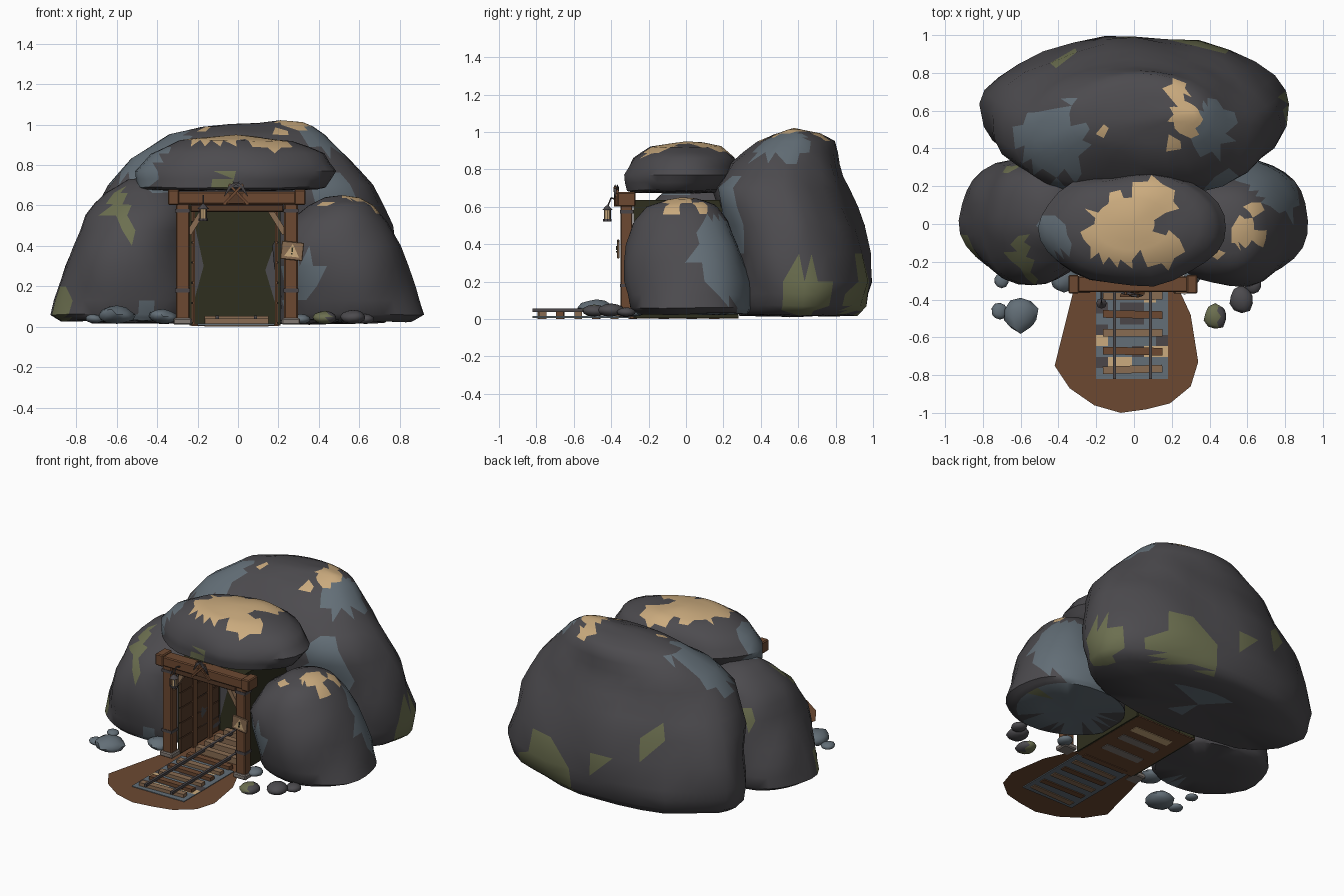
import bpy, bmesh, math, random
from mathutils import Vector, Matrix, noise

random.seed(4)
cube = bpy.data.objects.get("Cube")
if cube:
    bpy.data.objects.remove(cube, do_unlink=True)


def material(name, r, g, b):
    m = bpy.data.materials.new(name)
    m.use_nodes = True
    m.diffuse_color = (r, g, b, 1)
    node = next(n for n in m.node_tree.nodes if n.type == 'BSDF_PRINCIPLED')
    node.inputs["Base Color"].default_value = (r, g, b, 1)
    node.inputs["Roughness"].default_value = 0.9
    return m


ROCK = material("dark rock", .073, .07, .077)
SLATE = material("blue slate", .125, .158, .185)
SAND = material("sand", .6, .41, .21)
MOSS = material("moss", .15, .16, .08)
TIMBER = material("timber", .15, .066, .031)
DARK = material("dark timber", .09, .042, .022)
PALE = material("pale timber", .25, .15, .085)
OLIVE = material("tunnel olive", .028, .028, .013)
IRON = material("iron", .07, .062, .066)
STONE = material("footing stone", .22, .19, .17)


def finish(name, bm, mats, smooth=False):
    bmesh.ops.recalc_face_normals(bm, faces=bm.faces)
    mesh = bpy.data.meshes.new(name)
    bm.to_mesh(mesh)
    bm.free()
    for m in mats:
        mesh.materials.append(m)
    if smooth:
        mesh.shade_smooth()
        mesh.set_sharp_from_angle(angle=math.radians(50))
    obj = bpy.data.objects.new(name, mesh)
    bpy.context.collection.objects.link(obj)
    return obj


def box(name, x, y, z, mat, bevel=0):
    """Box from (min, max) pairs on each axis."""
    bm = bmesh.new()
    bmesh.ops.create_cube(bm, size=1)
    for v in bm.verts:
        v.co = [(lo + hi) / 2 + c * (hi - lo) for c, (lo, hi) in zip(v.co, (x, y, z))]
    if bevel:
        bmesh.ops.bevel(bm, geom=bm.edges[:], offset=bevel, segments=1, affect='EDGES')
    return finish(name, bm, [mat])


def beam(name, a, b, width, mat, sides=4, tip=None):
    """Straight bar from a to b, tapering to tip."""
    a, b = Vector(a), Vector(b)
    bm = bmesh.new()
    rot = (b - a).to_track_quat('Z', 'Y').to_matrix().to_4x4()
    turn = Matrix.Rotation(math.pi / 4, 4, 'Z')
    r = width * (.707 if sides == 4 else .5)
    bmesh.ops.create_cone(bm, cap_ends=True, segments=sides, radius1=r,
                          radius2=r if tip is None else tip, depth=(b - a).length,
                          matrix=Matrix.Translation((a + b) / 2) @ rot @ turn)
    return finish(name, bm, [mat])


def sheet(name, points, mat):
    """Single flat face through the points."""
    bm = bmesh.new()
    bm.faces.new([bm.verts.new(p) for p in points])
    return finish(name, bm, [mat])


def boulder(name, levels, patches, front=1, rear=1, segs=28):
    """Loft of rounded rings (z, x0, x1, y0, y1), roughened and patched.
    Exponents below 1 make the front or rear half boxier."""
    rings = [levels[0]]
    for lo, hi in zip(levels, levels[1:]):
        rings += [[(p + q) / 2 for p, q in zip(lo, hi)], hi]
    # A shrunken first ring gives the underside some faces to colour
    z, x0, x1, y0, y1 = levels[0]
    dx, dy = (x1 - x0) / 4, (y1 - y0) / 4
    rings.insert(0, (z - .003, x0 + dx, x1 - dx, y0 + dy, y1 - dy))
    unit = []
    for i in range(segs):
        c, s = math.cos(math.tau * i / segs), math.sin(math.tau * i / segs)
        e = front if s < 0 else rear
        unit.append((math.copysign(abs(c) ** e, c), math.copysign(abs(s) ** e, s)))
    bm = bmesh.new()
    loops = []
    for z, x0, x1, y0, y1 in rings:
        loops.append([bm.verts.new(((x0 + x1 + (x1 - x0) * c) / 2, (y0 + y1 + (y1 - y0) * s) / 2, z))
                      for c, s in unit])
    for lo, hi in zip(loops, loops[1:]):
        for i in range(segs):
            j = (i + 1) % segs
            bm.faces.new((lo[i], lo[j], hi[j], hi[i]))
    for ring, lift in ((loops[0], 0), (loops[-1], .01)):
        mid = sum((v.co for v in ring), Vector()) / segs
        hub = bm.verts.new(mid + Vector((0, 0, lift)))
        for i in range(segs):
            bm.faces.new((ring[i], ring[(i + 1) % segs], hub))
    bmesh.ops.recalc_face_normals(bm, faces=bm.faces)
    bm.normal_update()
    moves = [(v, v.normal * noise.noise(v.co * 4) * .03) for v in bm.verts]
    for v, d in moves:
        v.co += Vector((d.x, d.y, d.z * .5))
    bmesh.ops.triangulate(bm, faces=bm.faces[:])
    mats = [ROCK, SLATE, SAND, MOSS]
    for f in bm.faces:
        c = f.calc_center_median()
        for mat, x, y, z, r in patches:
            if (c - Vector((x, y, z))).length < r * (1 + .35 * noise.noise(c * 11)):
                f.material_index = mats.index(mat)
    return finish(name, bm, mats, True)


# Four large boulders
boulder("back_boulder", [
    (.02, -.72, .72, .29, .92), (.07, -.79, .8, .28, .97), (.2, -.81, .83, .27, 1),
    (.5, -.75, .76, .2, .95), (.7, -.64, .66, .15, .88), (.83, -.53, .55, .24, .83),
    (.95, -.34, .43, .38, .79), (.99, -.18, .37, .47, .72), (1.01, .1, .32, .54, .62)],
    [(SLATE, -.42, .44, .82, .21), (SLATE, .42, .5, .94, .15), (SLATE, .5, .22, .55, .19),
     (SLATE, .05, .65, .02, .15), (SAND, .22, .71, .99, .065), (SAND, .27, .56, 1, .085),
     (SAND, .2, .43, .95, .05), (SAND, -.17, .5, .95, .04), (MOSS, -.4, .85, .8, .06),
     (MOSS, .76, .64, .13, .14), (MOSS, .41, .92, .18, .18), (MOSS, .2, .97, .07, .08),
     (MOSS, -.38, .87, .48, .07), (MOSS, -.08, .98, .32, .06)], .75, 1.08)
boulder("right_side_boulder", [
    (.03, -.87, -.23, -.27, .31), (.06, -.92, -.22, -.3, .34), (.2, -.89, -.22, -.32, .35),
    (.4, -.83, -.22, -.31, .34), (.55, -.75, -.23, -.26, .32), (.66, -.65, -.28, -.14, .28),
    (.73, -.55, -.38, -.03, .16)],
    [(MOSS, -.6, -.17, .57, .07), (MOSS, -.55, -.24, .47, .07), (MOSS, -.86, -.1, .1, .08),
     (SLATE, -.45, -.27, .05, .09), (SLATE, -.4, -.03, .7, .1), (MOSS, -.63, .29, .5, .06),
     (MOSS, -.6, -.08, .64, .05)], 1, .85)
boulder("left_side_boulder", [
    (.03, .2, .86, -.26, .33), (.06, .2, .92, -.3, .34), (.2, .19, .88, -.33, .34),
    (.4, .18, .8, -.32, .29), (.52, .24, .74, -.28, .22), (.6, .35, .67, -.21, .14),
    (.635, .43, .6, -.1, .05)],
    [(SLATE, .7, .3, .32, .28), (SLATE, .53, .05, .0, .29), (SLATE, .33, -.22, .25, .12),
     (SAND, .57, -.04, .63, .075), (SAND, .62, .08, .58, .06), (SAND, .44, -.14, .58, .045),
     (SAND, .66, -.06, .58, .045), (MOSS, .8, .05, .08, .06)], 1, .85)
boulder("top_boulder", [
    (.68, -.46, .39, -.28, .16), (.69, -.49, .43, -.31, .21), (.77, -.51, .49, -.32, .28),
    (.86, -.44, .43, -.28, .26), (.92, -.29, .27, -.19, .19), (.94, -.13, .11, -.09, .09)],
    [(SLATE, -.46, -.08, .8, .13), (SAND, -.08, -.03, .94, .19), (SAND, .1, .12, .93, .12),
     (SAND, .15, -.14, .92, .11), (ROCK, .2, .01, .93, .07), (ROCK, -.2, .13, .92, .08),
     (MOSS, -.04, -.3, .71, .05)])

# Loose stones, one of them partly mossy
for x, y, r, mat in ((-.6, -.48, .088, SLATE), (-.71, -.46, .045, SLATE), (-.37, -.29, .07, SLATE),
                     (-.7, -.3, .04, SLATE), (.43, -.49, .065, MOSS), (.57, -.4, .07, ROCK),
                     (.63, -.32, .05, ROCK), (.31, -.27, .05, SLATE)):
    bm = bmesh.new()
    bmesh.ops.create_icosphere(bm, subdivisions=2, radius=r)
    for v in bm.verts:
        lump = v.co * (1 + .25 * noise.noise(v.co * 14 + Vector((x, y, 0))))
        v.co = (x + lump.x, y + lump.y, .015 + r * .5 + lump.z * .5)
    for f in bm.faces:
        f.material_index = int(mat == MOSS and f.calc_center_median().x < x + .02)
    finish("loose_stone", bm, [ROCK, MOSS] if mat == MOSS else [mat], True)

# Dirt apron
outline = [(-.23, -.27), (-.32, -.35), (-.42, -.75), (-.34, -.87), (-.21, -.96), (-.07, -1),
           (.07, -.98), (.19, -.95), (.3, -.86), (.34, -.73), (.3, -.48), (.24, -.35), (.2, -.27)]
sheet("dirt_apron", [(x, y, .012) for x, y in outline], TIMBER)

# Track bed with scattered gravel colours
box("track_bed", (-.2, .18), (-.82, -.3), (.006, .016), SLATE)
bm = bmesh.new()
bmesh.ops.create_grid(bm, x_segments=6, y_segments=9, size=.5)
for v in bm.verts:
    v.co = (-.01 + v.co.x * .38, -.56 + v.co.y * .52, .018)
for f in bm.faces:
    f.material_index = random.choices((0, 1, 2), (9, 1, 2))[0]
finish("gravel", bm, [SLATE, SAND, IRON])

# Sleepers and rails
for i in range(10):
    y = -.77 + i * .097
    skew = random.uniform(-.005, .005)
    z = .02 if y < -.28 else .032
    beam("sleeper", (-.165, y - skew, z), (.15, y + skew, z), .04,
         PALE if i % 2 == 0 or y > -.2 else TIMBER)
for x in (-.103, .087):
    box("rail", (x - .008, x + .008), (-.82, .15), (.038, .055), IRON)

# Tunnel shell, with strips let into the underside of the floor
box("tunnel_floor", (-.23, .2), (-.3, .28), (.004, .012), TIMBER)
for y, mat in ((-.12, STONE), (.03, STONE), (.15, SAND)):
    box("floor_strip", (-.15, .13), (y - .028, y + .028), (0, .008), mat)
box("tunnel_back", (-.24, .21), (.14, .15), (.01, .635), OLIVE)
box("tunnel_roof", (-.24, .21), (-.28, .28), (.62, .635), OLIVE)
for x, inward in ((-.235, 1), (.205, -1)):
    box("tunnel_wall", (x - .006, x + .006), (-.28, .28), (.005, .63), OLIVE)
    a = x + inward * .01
    for k in range(6):
        z = .02 + k * .1
        box("wall_plank", (a - .004, a + .004), (-.28, .12), (z, z + .094), DARK)
    for y in (-.14, .02):
        b = x + inward * .016
        box("wall_post", (b - .007, b + .007), (y - .02, y + .02), (.01, .6), TIMBER)
# Rock wedges at either side of the tunnel's end
sheet("right_wedge", [(-.228, .137, .57), (-.17, .137, .3), (-.228, .137, .09)], ROCK)
sheet("left_wedge", [(.195, .137, .45), (.135, .137, .28), (.195, .137, .08)], ROCK)

# Entrance frame
for s in (-1, 1):
    x = -.006 + s * .268
    box("post", (x - .034, x + .034), (-.35, -.285), (.03, .61), TIMBER, .006)
    box("post_footing", (x - .046, x + .046), (-.362, -.272), (.01, .042), STONE, .006)
    for z in (.17, .565):
        box("post_band", (x - .037, x + .037), (-.353, -.282), (z, z + .018), IRON)
    beam("brace", (x - s * .03, -.32, .46), (x - s * .105, -.32, .58), .028, PALE)
    box("lintel_cap", (x + s * .045 - .028, x + s * .045 + .028), (-.368, -.27),
        (.602, .678), TIMBER, .006)
box("lintel", (-.34, .325), (-.36, -.278), (.605, .668), TIMBER, .006)
box("lower_beam", (-.235, .225), (-.345, -.29), (.568, .604), DARK, .004)

# Crossed picks over the entrance
for s in (-1, 1):
    y = -.373 - s * .006
    beam("pick_handle", (-.01 - s * .06, y, .605), (-.01 + s * .035, y, .705), .013, TIMBER)
    top = Vector((-.01 + s * .028, y, .695))
    for end in ((-.045, .022), (.03, -.05)):
        beam("pick_head", top, top + Vector((s * end[0], 0, end[1])), .018, IRON, 4, .002)
box("pick_plate", (-.045, .025), (-.366, -.358), (.61, .66), DARK)

# Hanging lantern
lx, ly = -.172, -.42
beam("lantern_arm", (lx, -.36, .635), (lx, -.4, .648), .009, IRON, 6)
beam("lantern_hook", (lx, -.4, .648), (lx, ly, .6), .008, IRON, 6)
beam("lantern_roof", (lx, ly, .583), (lx, ly, .607), .056, IRON, 8, .006)
beam("lantern_glass", (lx, ly, .532), (lx, ly, .583), .034, SAND, 8)
beam("lantern_base", (lx, ly, .522), (lx, ly, .534), .046, IRON, 8)
for dx in (-.017, .017):
    for dy in (-.017, .017):
        beam("lantern_bar", (lx + dx, ly + dy, .53), (lx + dx, ly + dy, .585), .005, IRON)

# Warning sign: tilted board with a triangle and a mark
thirds = [math.tau * i / 3 for i in range(3)]
sign = [box("sign_board", (-.055, .055), (-.006, .006), (-.045, .045), PALE, .003),
        sheet("sign_triangle", [(.042 * math.sin(t), -.008, .042 * math.cos(t) - .008)
                                for t in thirds], SAND),
        box("sign_mark", (-.004, .004), (-.012, -.008), (-.006, .016), OLIVE),
        box("sign_dot", (-.004, .004), (-.012, -.008), (-.019, -.011), OLIVE)]
for part in sign:
    part.location = (.268, -.362, .375)
    part.rotation_euler.y = math.radians(6)
